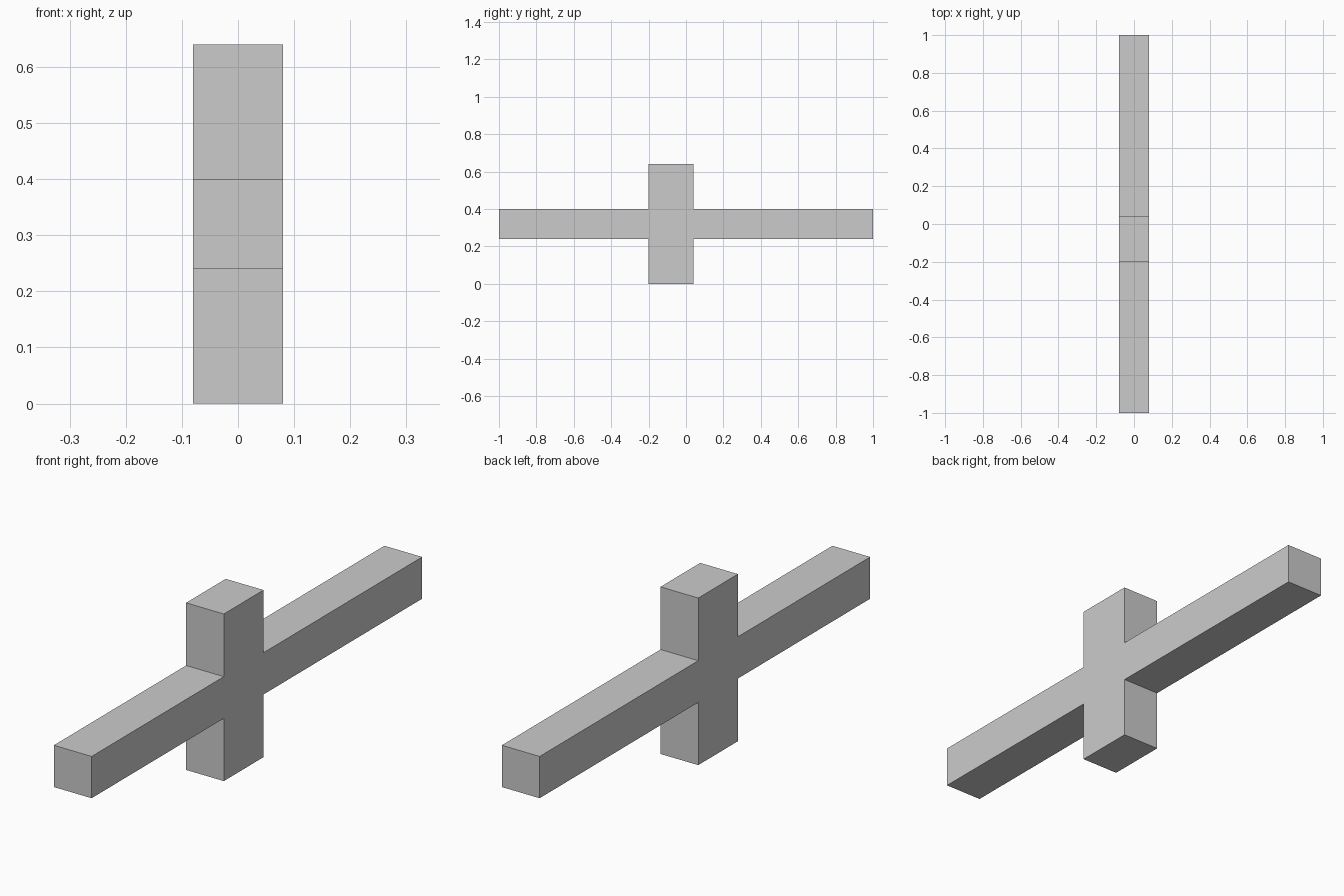
import bpy
import bmesh

if "Cube" in bpy.data.objects:
    bpy.data.objects.remove(bpy.data.objects["Cube"])

HALF_WIDTH = 0.08
BAR_END, BAR_LOW, BAR_HIGH = 1.0, 0.24, 0.40
POST_FRONT, POST_BACK, POST_TOP = -0.20, 0.04, 0.64

# Cross outline in the y-z plane: upright post with a long crossbar
outline = [
    (POST_FRONT, 0), (POST_BACK, 0),
    (POST_BACK, BAR_LOW), (BAR_END, BAR_LOW),
    (BAR_END, BAR_HIGH), (POST_BACK, BAR_HIGH),
    (POST_BACK, POST_TOP), (POST_FRONT, POST_TOP),
    (POST_FRONT, BAR_HIGH), (-BAR_END, BAR_HIGH),
    (-BAR_END, BAR_LOW), (POST_FRONT, BAR_LOW),
]

# Extrude the outline across x into one solid
bm = bmesh.new()
face = bm.faces.new([bm.verts.new((-HALF_WIDTH, y, z)) for y, z in outline])
result = bmesh.ops.extrude_face_region(bm, geom=[face], use_keep_orig=True)
moved = [v for v in result["geom"] if isinstance(v, bmesh.types.BMVert)]
bmesh.ops.translate(bm, verts=moved, vec=(2 * HALF_WIDTH, 0, 0))
bmesh.ops.recalc_face_normals(bm, faces=bm.faces)

mesh = bpy.data.meshes.new("post_and_crossbar")
bm.to_mesh(mesh)
bm.free()
bpy.context.collection.objects.link(bpy.data.objects.new("post_and_crossbar", mesh))
